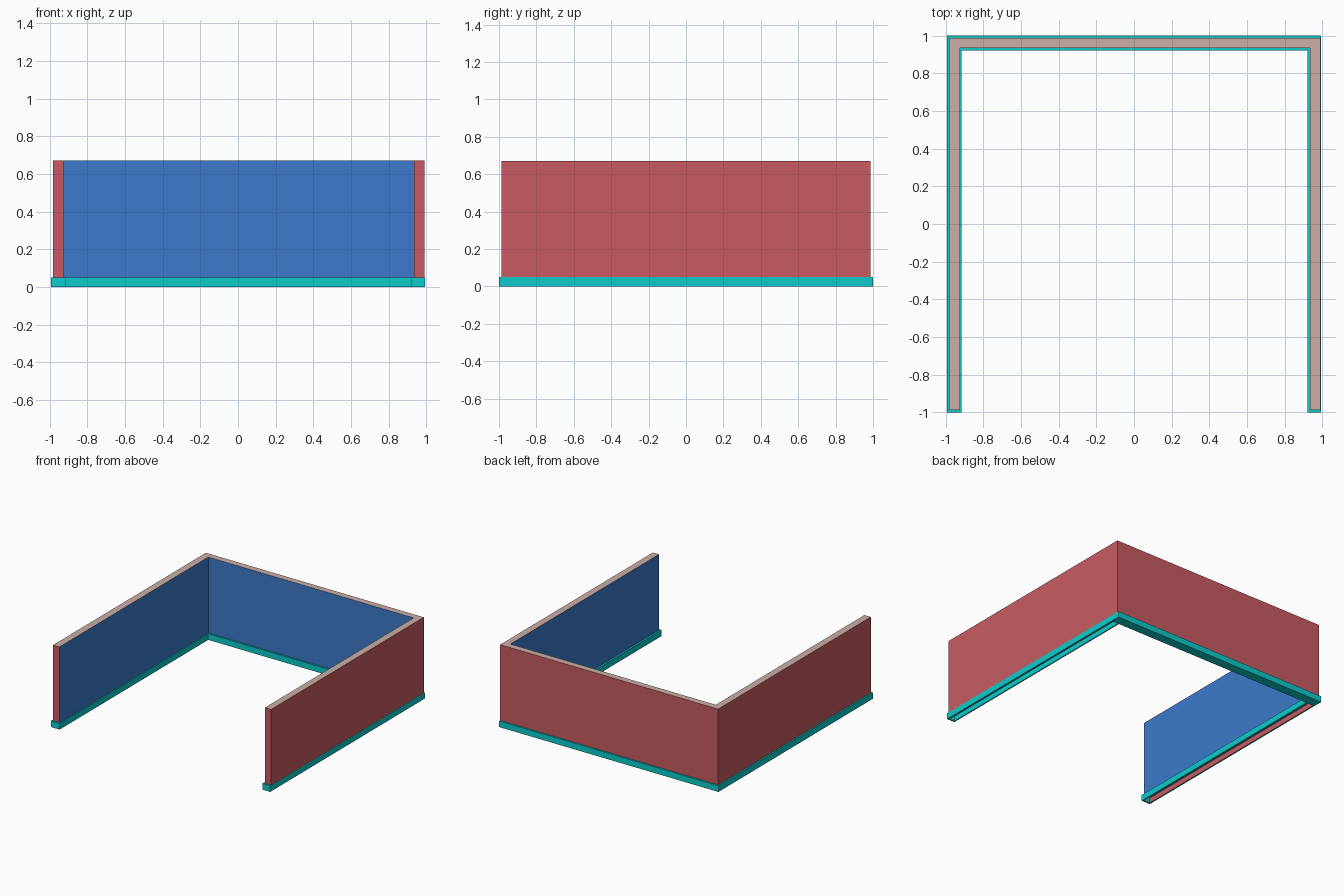
import bpy, bmesh
from mathutils import Vector

if "Cube" in bpy.data.objects:
    bpy.data.objects.remove(bpy.data.objects["Cube"])


def material(name, rgb):
    m = bpy.data.materials.new(name)
    m.diffuse_color = (*rgb, 1)
    m.use_nodes = True
    m.node_tree.nodes["Principled BSDF"].inputs["Base Color"].default_value = m.diffuse_color
    return m


TEAL = material("teal skirting", (0.004, 0.597, 0.597))
RED = material("outer red", (0.578, 0.105, 0.122))
BLUE = material("inner blue", (0.045, 0.195, 0.604))
TAN = material("wall top tan", (0.61, 0.429, 0.392))


def prism(name, outline, z0, z1, mats, rule):
    """Extrude a plan outline upwards and colour its faces by a rule."""
    bm = bmesh.new()
    face = bm.faces.new([bm.verts.new((x, y, z0)) for x, y in outline])
    new = bmesh.ops.extrude_face_region(bm, geom=[face])["geom"]
    for v in new:
        if isinstance(v, bmesh.types.BMVert):
            v.co.z = z1
    bmesh.ops.recalc_face_normals(bm, faces=bm.faces[:])
    bm.normal_update()
    me = bpy.data.meshes.new(name)
    for m in mats:
        me.materials.append(m)
    for f in bm.faces:
        f.material_index = rule(f.normal, f.calc_center_median())
    bm.to_mesh(me)
    bm.free()
    ob = bpy.data.objects.new(name, me)
    bpy.context.collection.objects.link(ob)
    return ob


def u_plan(left, left_in, right_in, right, front, back_in, back):
    return [(left, front), (left_in, front), (left_in, back_in), (right_in, back_in),
            (right_in, front), (right, front), (right, back), (left, back)]


def rect(x0, x1, y0, y1):
    return [(x0, y0), (x1, y0), (x1, y1), (x0, y1)]


# Walls: tan on top, blue towards the room, red outside and on the ends
def wall_rule(n, c):
    if n.z > 0.5:
        return 2
    inward = n.x * c.x < -0.1 or (n.y < -0.5 and c.y > 0)
    return 1 if inward else 0


prism("walls", u_plan(-0.982, -0.924, 0.935, 0.991, -0.987, 0.935, 0.987),
      0.049, 0.67, [RED, BLUE, TAN], wall_rule)

# Skirting around the foot of the walls
skirting = prism("skirting", u_plan(-0.994, -0.915, 0.921, 0.992, -1, 0.922, 1),
                 0, 0.05, [TEAL, RED], lambda n, c: 0)

# Hollow undersides of the two side runs; the outer left one is lined red
for side, x0, x1 in (("left", -0.982, -0.925), ("right", 0.931, 0.981)):
    cutter = prism(side + "_hollow_cutter", rect(x0, x1, -0.988, 0.922), -0.02, 0.042,
                   [TEAL, RED],
                   lambda n, c, s=side: 1 if s == "left" and n.x < -0.5 else 0)
    cutter.hide_render = True
    cutter.hide_viewport = True
    mod = skirting.modifiers.new(side + "_hollow", 'BOOLEAN')
    mod.operation = 'DIFFERENCE'
    mod.solver = 'EXACT'
    mod.object = cutter
